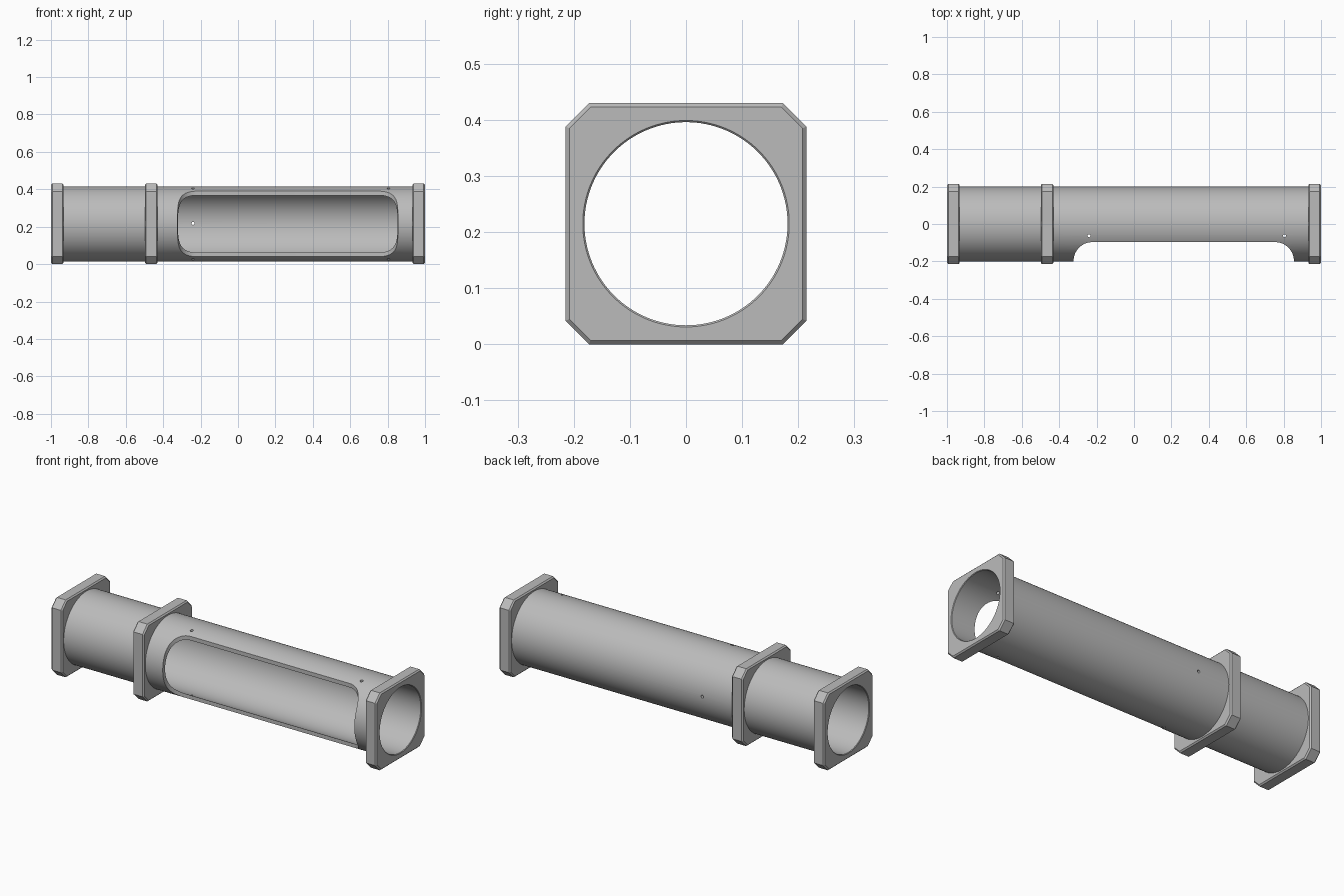
import bpy, bmesh, math
from mathutils import Matrix

old = bpy.data.objects.get("Cube")
if old:
    bpy.data.objects.remove(old, do_unlink=True)

AXIS = 0.215            # height of the tube axis
OUTER, BORE = 0.2, 0.181
HALF, FLAT = 0.215, 0.173   # flange half width, and half of its straight side
WIDTH, EASE = 0.068, 0.007  # flange thickness and edge chamfer
LIP = 0.003

grey = bpy.data.materials.new("light_grey")
grey.use_nodes = True
grey.diffuse_color = (0.5, 0.5, 0.5, 1)
grey.node_tree.nodes["Principled BSDF"].inputs["Base Color"].default_value = (0.5, 0.5, 0.5, 1)


def finish(name, bm):
    bmesh.ops.recalc_face_normals(bm, faces=bm.faces)
    mesh = bpy.data.meshes.new(name)
    bm.to_mesh(mesh)
    bm.free()
    mesh.materials.append(grey)
    obj = bpy.data.objects.new(name, mesh)
    bpy.context.collection.objects.link(obj)
    return obj


def lathe(name, profile, closed, segments=128):
    """Turn (x, radius) points about the tube axis."""
    bm = bmesh.new()
    rings = []
    for x, r in profile:
        angles = [2 * math.pi * i / segments for i in range(segments)]
        rings.append([bm.verts.new((x, r * math.cos(a), AXIS + r * math.sin(a))) for a in angles])
    pairs = list(zip(rings, rings[1:]))
    if closed:
        pairs.append((rings[-1], rings[0]))
    else:
        bm.faces.new(rings[0])
        bm.faces.new(rings[-1])
    for a, b in pairs:
        for i in range(segments):
            j = (i + 1) % segments
            bm.faces.new((a[i], a[j], b[j], b[i]))
    return finish(name, bm)


def prism(name, points, direction):
    """Extrude a closed outline of 3D points."""
    bm = bmesh.new()
    face = bm.faces.new([bm.verts.new(p) for p in points])
    made = bmesh.ops.extrude_face_region(bm, geom=[face])["geom"]
    bmesh.ops.translate(bm, vec=direction, verts=[v for v in made if isinstance(v, bmesh.types.BMVert)])
    return finish(name, bm)


def flange(name, x):
    """Square plate with clipped corners and chamfered rims."""
    bm = bmesh.new()
    rings = []
    for dx, inset in ((0, EASE), (EASE, 0), (WIDTH - EASE, 0), (WIDTH, EASE)):
        h, f = HALF - inset, FLAT - inset * 0.41
        outline = [(h, -f), (h, f), (f, h), (-f, h), (-h, f), (-h, -f), (-f, -h), (f, -h)]
        rings.append([bm.verts.new((x + dx, y, AXIS + z)) for y, z in outline])
    for a, b in zip(rings, rings[1:]):
        for i in range(8):
            j = (i + 1) % 8
            bm.faces.new((a[i], a[j], b[j], b[i]))
    bm.faces.new(rings[0])
    bm.faces.new(rings[-1])
    return finish(name, bm)


def drill(name, location, rotation, depth):
    bm = bmesh.new()
    bmesh.ops.create_cone(bm, cap_ends=True, segments=24, radius1=0.008, radius2=0.008, depth=depth,
                          matrix=Matrix.Translation(location) @ rotation)
    return finish(name, bm)


def cut(obj, cutters):
    for cutter in cutters:
        cutter.hide_render = True
        mod = obj.modifiers.new("cut", "BOOLEAN")
        mod.operation = "DIFFERENCE"
        mod.solver = "EXACT"
        mod.object = cutter
    bpy.context.view_layer.update()
    graph = bpy.context.evaluated_depsgraph_get()
    mesh = bpy.data.meshes.new_from_object(obj.evaluated_get(graph))
    obj.modifiers.clear()
    obj.data = mesh


# Flanges, bored through with a slightly flared mouth at both ends
mid_start = -0.498
flanges = [flange("right_end_flange", -1), flange("middle_flange", mid_start),
           flange("left_end_flange", 1 - WIDTH)]
bore = lathe("bore_cutter", [(-1.1, BORE + LIP), (-1, BORE + LIP), (-1 + LIP, BORE),
                             (1 - LIP, BORE), (1, BORE + LIP), (1.1, BORE + LIP)], False)
for part in flanges:
    cut(part, [bore])

# Tube sections between the flanges
def tube(name, x0, x1):
    return lathe(name, [(x0, BORE), (x0, OUTER), (x1, OUTER), (x1, BORE)], True)

short_tube = tube("short_tube", -1 + WIDTH, mid_start)
long_tube = tube("long_tube", mid_start + WIDTH, 1 - WIDTH)

# Front window with rounded ends
left, right, back, radius = -0.323, 0.855, -0.097, 0.1
outline = [(left, -0.3, -0.1), (right, -0.3, -0.1)]
for cx, start in ((right - radius, 0), (left + radius, math.pi / 2)):
    for i in range(17):
        a = start + i * math.pi / 32
        outline.append((cx + radius * math.cos(a), back - radius + radius * math.sin(a), -0.1))
window = prism("window_cutter", outline, (0, 0, 0.7))

# Pin holes: two straight down through the tube, one through the back wall
upright = Matrix.Identity(4)
sideways = Matrix.Rotation(math.pi / 2, 4, "X")
drills = [drill("pin_cutter", (x, -0.063, AXIS), upright, 0.6) for x in (-0.24, 0.805)]
drills.append(drill("back_pin_cutter", (-0.24, 0.2, AXIS + 0.003), sideways, 0.2))
cut(long_tube, [window] + drills)

for helper in [bore, window] + drills:
    bpy.data.objects.remove(helper, do_unlink=True)

# Smooth round walls, crisp edges
bpy.ops.object.select_all(action="DESELECT")
for part in flanges + [short_tube, long_tube]:
    part.select_set(True)
    bpy.context.view_layer.objects.active = part
bpy.ops.object.shade_smooth_by_angle(angle=math.radians(30))
